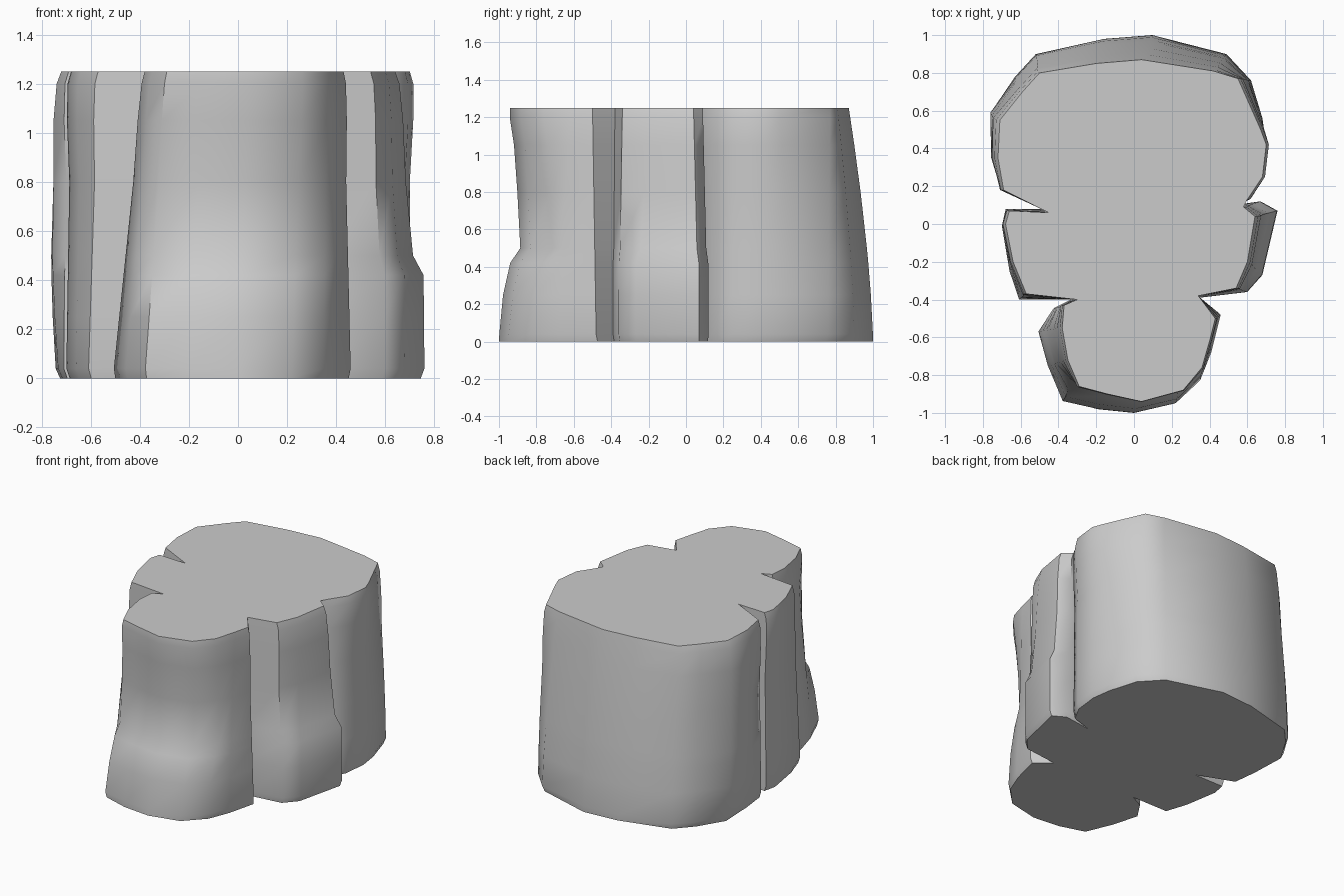
import bpy, bmesh, math

if "Cube" in bpy.data.objects:
    bpy.data.objects.remove(bpy.data.objects["Cube"])

H = 1.25
LEVELS = [0.0, 0.04, 0.25, 0.42, 0.5, 0.8, 1.05, 1.2, H]

# Each lobe, counter-clockwise: (base x, base y, top x, top y)
BACK = [(.46, .09, .48, .06), (.62, .14, .60, .13), (.68, .25, .68, .25), (.70, .42, .70, .42),
        (.68, .56, .67, .50), (.62, .76, .55, .77), (.49, .90, .42, .81), (.10, 1.0, .04, .87),
        (-.16, .98, -.20, .85), (-.52, .90, -.50, .80), (-.63, .78, -.59, .70),
        (-.74, .60, -.71, .55), (-.73, .35, -.72, .35), (-.71, .18, -.69, .18)]
LEFT = [(-.45, .08, -.45, .06), (-.68, .08, -.66, .07), (-.70, -.01, -.68, 0),
        (-.66, -.25, -.64, -.20), (-.61, -.40, -.57, -.37)]
FRONT = [(-.33, -.40, -.30, -.40), (-.43, -.45, -.37, -.43), (-.51, -.57, -.38, -.55),
         (-.46, -.75, -.35, -.72), (-.38, -.94, -.29, -.86), (-.20, -.98, -.14, -.90),
         (0, -1.0, .04, -.94), (.22, -.95, .26, -.88), (.35, -.83, .36, -.76),
         (.41, -.68, .40, -.62), (.46, -.48, .43, -.50)]
RIGHT = [(.35, -.39, .34, -.38), (.60, -.36, .54, -.34), (.68, -.27, .60, -.20),
         (.76, .07, .64, .04), (.67, .12, .58, .09)]


def back_taper(t):
    return t ** 1.5


def even_taper(t):
    return t


def step_taper(t):
    # Swollen foot, stepping in just above z = 0.42
    return 0.1 * t if t < 0.36 else 0.35 + 0.65 * (t - 0.36) / 0.64


OUTLINE = [(p, f) for lobe, f in ((BACK, back_taper), (LEFT, even_taper),
                                  (FRONT, even_taper), (RIGHT, step_taper)) for p in lobe]


def place(p, taper, z):
    w = taper(z / H)
    x = p[0] + (p[2] - p[0]) * w
    y = p[1] + (p[3] - p[1]) * w
    # Waist above the flared front foot
    if p[1] < -0.8:
        foot = {0.25: .01, 0.42: .04, 0.5: .09, 0.8: .06, 1.05: .03}.get(z, 0)
        y += foot
    # Slight belly of the left side
    if p[0] < -0.7 and p[1] > 0.3:
        x -= 0.03 * math.sin(math.pi * z / H)
    # Softened bottom rim
    if z == 0:
        x, y = x * 0.98, y * 0.985 if abs(y) < 0.95 else y
    # Bulge below the softened top rim
    if z in (1.05, 1.2) and p not in (BACK[0], LEFT[0], FRONT[0], RIGHT[0]):
        x *= 1.02
    return x, y, z


# Lobed stump: lofted rings with capped ends
bm = bmesh.new()
rings = [[bm.verts.new(place(p, f, z)) for p, f in OUTLINE] for z in LEVELS]
n = len(OUTLINE)
for lo, hi in zip(rings, rings[1:]):
    for i in range(n):
        j = (i + 1) % n
        bm.faces.new((lo[i], lo[j], hi[j], hi[i]))
caps = [bm.faces.new(rings[-1]), bm.faces.new(rings[0][::-1])]
bmesh.ops.triangulate(bm, faces=caps)
bmesh.ops.recalc_face_normals(bm, faces=bm.faces[:])
mesh = bpy.data.meshes.new("lobed_stump")
bm.to_mesh(mesh)
bm.free()
stump = bpy.data.objects.new("lobed_stump", mesh)
bpy.context.collection.objects.link(stump)
bpy.context.view_layer.objects.active = stump
stump.select_set(True)
bpy.ops.object.shade_smooth_by_angle(angle=math.radians(50))
